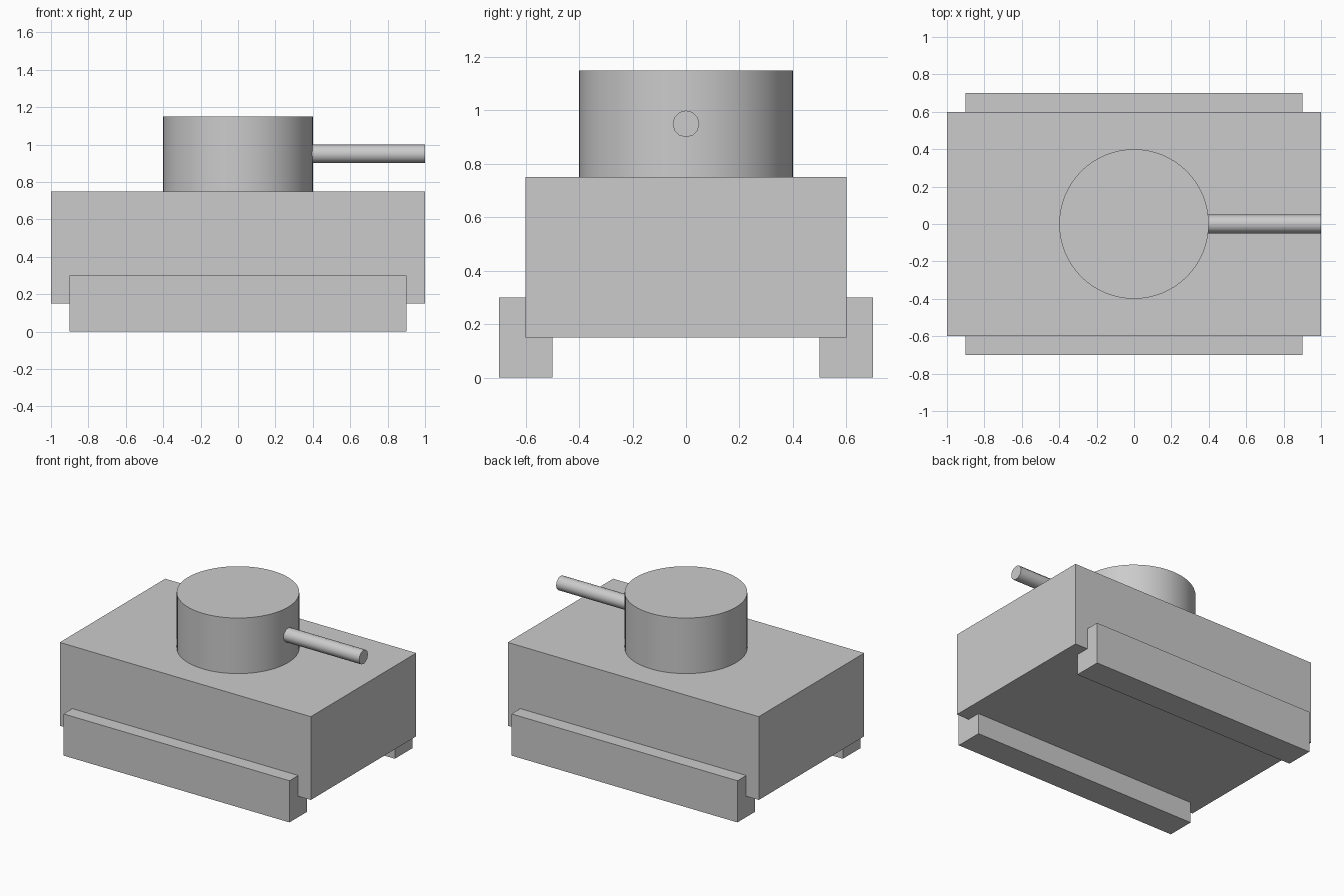
import bpy
import math

if "Cube" in bpy.data.objects:
    bpy.data.objects.remove(bpy.data.objects["Cube"])


def box(name, lo, hi):
    """Axis-aligned box between two corners."""
    centre = [(a + b) / 2 for a, b in zip(lo, hi)]
    bpy.ops.mesh.primitive_cube_add(size=1, location=centre)
    ob = bpy.context.object
    ob.name = name
    ob.scale = [b - a for a, b in zip(lo, hi)]
    bpy.ops.object.transform_apply(location=False, rotation=False, scale=True)
    return ob


def cylinder(name, sides, radius, length, centre, rotation=(0, 0, 0)):
    """Capped cylinder with smooth sides and sharp rims."""
    bpy.ops.mesh.primitive_cylinder_add(
        vertices=sides, radius=radius, depth=length,
        location=centre, rotation=rotation)
    ob = bpy.context.object
    ob.name = name
    bpy.ops.object.shade_smooth_by_angle(angle=math.radians(40))
    return ob


# Hull
box("hull", (-1, -0.6, 0.15), (1, 0.6, 0.75))

# Tracks, one on each side
for name, side in (("front_track", -1), ("back_track", 1)):
    y0, y1 = sorted((side * 0.5, side * 0.7))
    box(name, (-0.9, y0, 0), (0.9, y1, 0.3))

# Turret
cylinder("turret", 64, 0.4, 0.4, (0, 0, 0.95))

# Barrel, its root set into the turret and pointing along +x
root, tip = 0.35, 1.0
cylinder("barrel", 12, 0.05, tip - root, ((root + tip) / 2, 0, 0.95),
         (0, math.pi / 2, 0))
